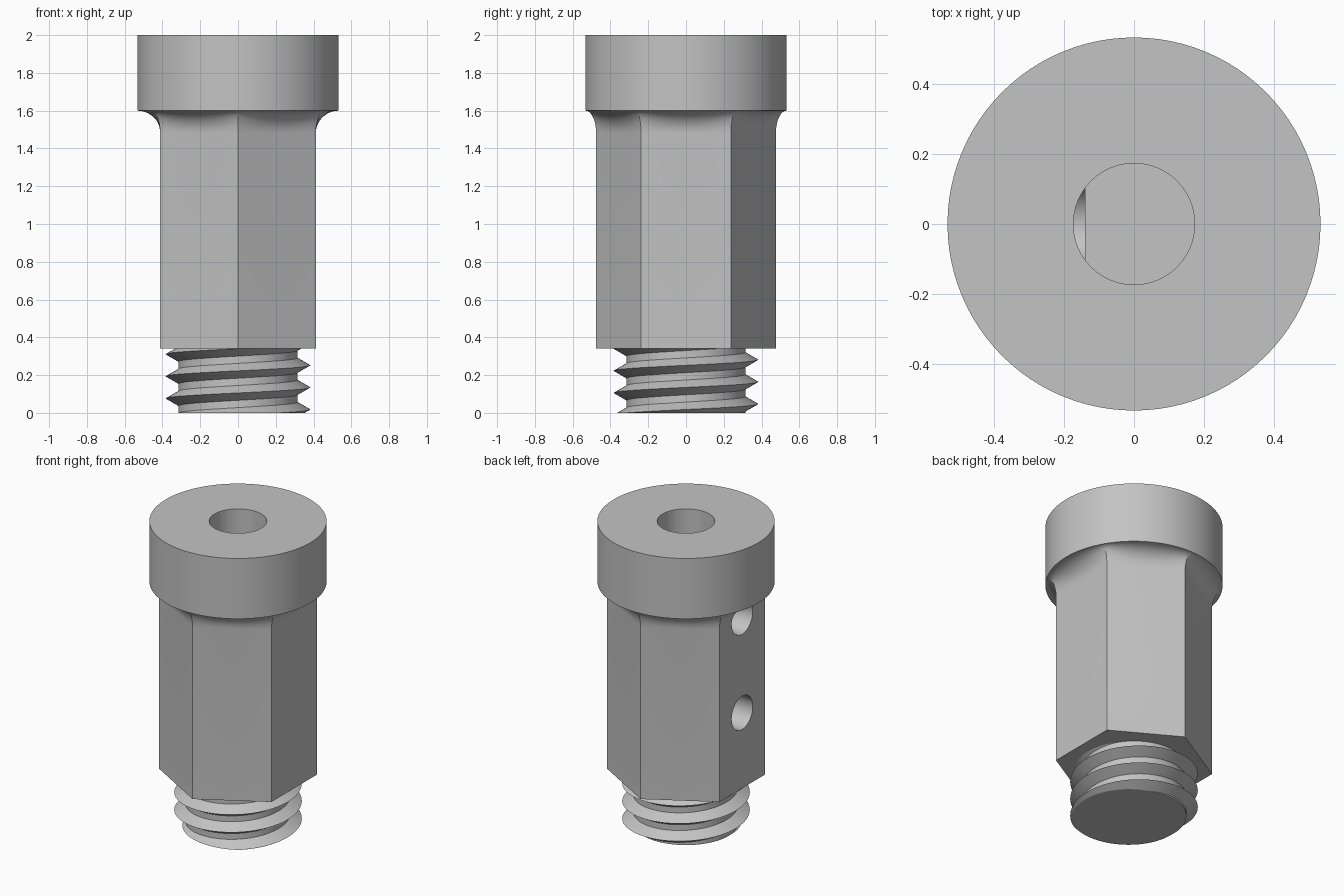
import bpy, bmesh
from math import pi, cos, sin, sqrt, tau, radians
from mathutils import Matrix

cube = bpy.data.objects.get("Cube")
if cube:
    bpy.data.objects.remove(cube, do_unlink=True)

steel = bpy.data.materials.new("plain_grey")
grey = (0.55, 0.55, 0.55, 1)
steel.diffuse_color = grey
steel.use_nodes = True
steel.node_tree.nodes["Principled BSDF"].inputs["Base Color"].default_value = grey

HEAD_R, FLAT_R, FILLET = 0.532, 0.412, 0.12
HEX_Z, HEAD_Z, TOP_Z = 0.34, 1.6, 2.0
BORE_R, SIDE_R, LOWER_Z, UPPER_Z = 0.173, 0.11, 0.84, 1.47
ROOT_R, CREST_R, PITCH = 0.315, 0.383, 0.117
SEGS = 96


def make_object(name, bm):
    bmesh.ops.recalc_face_normals(bm, faces=bm.faces)
    mesh = bpy.data.meshes.new(name)
    bm.to_mesh(mesh)
    bm.free()
    mesh.materials.append(steel)
    obj = bpy.data.objects.new(name, mesh)
    bpy.context.collection.objects.link(obj)
    return obj


def select_only(obj):
    bpy.ops.object.select_all(action='DESELECT')
    obj.select_set(True)
    bpy.context.view_layer.objects.active = obj


def cylinder(name, radius, length, matrix):
    bm = bmesh.new()
    bmesh.ops.create_cone(bm, cap_ends=True, segments=64, radius1=radius,
                          radius2=radius, depth=length, matrix=matrix)
    return make_object(name, bm)


def cut(target, cutter):
    cutter.hide_render = True
    mod = target.modifiers.new("cut", 'BOOLEAN')
    mod.operation, mod.solver, mod.object = 'DIFFERENCE', 'EXACT', cutter
    select_only(target)
    bpy.ops.object.modifier_apply(modifier=mod.name)
    bpy.data.objects.remove(cutter, do_unlink=True)


def hex_radius(angle):
    off = (angle + pi / 6) % (pi / 3) - pi / 6
    return FLAT_R / cos(off)


# Hexagonal shank flowing through a fillet into the round head
levels = [(HEX_Z, 0)]
for i in range(11):
    a = i / 10 * pi / 2
    levels.append((HEAD_Z - FILLET + FILLET * sin(a), 1 - cos(a)))
levels.append((TOP_Z, 1))

bm = bmesh.new()
rings = []
for z, blend in levels:
    ring = []
    for s in range(SEGS):
        a = tau * s / SEGS
        r = hex_radius(a) * (1 - blend) + HEAD_R * blend
        ring.append(bm.verts.new((r * cos(a), r * sin(a), z)))
    rings.append(ring)
for low, high in zip(rings, rings[1:]):
    for s in range(SEGS):
        n = (s + 1) % SEGS
        bm.faces.new((low[s], low[n], high[n], high[s]))
bm.faces.new(rings[0][::-1])
bm.faces.new(rings[-1])
body = make_object("hex_body_with_head", bm)

# Blind bore from the top and two side holes
bore_len = TOP_Z + 0.1 - LOWER_Z
cut(body, cylinder("bore_cutter", BORE_R, bore_len,
                   Matrix.Translation((0, 0, LOWER_Z + bore_len / 2))))
for z in (LOWER_Z, UPPER_Z):
    place = Matrix.Translation((-0.37, 0, z)) @ Matrix.Rotation(pi / 2, 4, 'Y')
    cut(body, cylinder("side_hole_cutter", SIDE_R, 0.46, place))

# Threaded stub: a helical ridge profile, trimmed flat at both ends
half = (CREST_R - ROOT_R) / sqrt(3)
profile = [(ROOT_R, -half), (CREST_R, 0), (ROOT_R, half), (ROOT_R, PITCH - half)]
bm = bmesh.new()
columns = []
for s in range(-2 * SEGS, 5 * SEGS):
    a = tau * s / SEGS
    z0 = 0.018 + PITCH * s / SEGS
    columns.append([bm.verts.new((r * cos(a), r * sin(a), z0 + dz)) for r, dz in profile])
for c, d in zip(columns, columns[1:]):
    for k in range(len(profile) - 1):
        bm.faces.new((c[k], d[k], d[k + 1], c[k + 1]))
bmesh.ops.remove_doubles(bm, verts=bm.verts, dist=0.0002)
bmesh.ops.bisect_plane(bm, geom=bm.verts[:] + bm.edges[:] + bm.faces[:],
                       plane_co=(0, 0, HEX_Z + 0.005), plane_no=(0, 0, 1), clear_outer=True)
bmesh.ops.bisect_plane(bm, geom=bm.verts[:] + bm.edges[:] + bm.faces[:],
                       plane_co=(0, 0, 0), plane_no=(0, 0, 1), clear_inner=True)
for z in (0, HEX_Z + 0.005):
    rim = [e for e in bm.edges if e.is_boundary
           and all(abs(v.co.z - z) < 0.0001 for v in e.verts)]
    bmesh.ops.edgeloop_fill(bm, edges=rim)
thread = make_object("threaded_stub", bm)

for obj in (body, thread):
    select_only(obj)
    bpy.ops.object.shade_smooth_by_angle(angle=radians(25))
